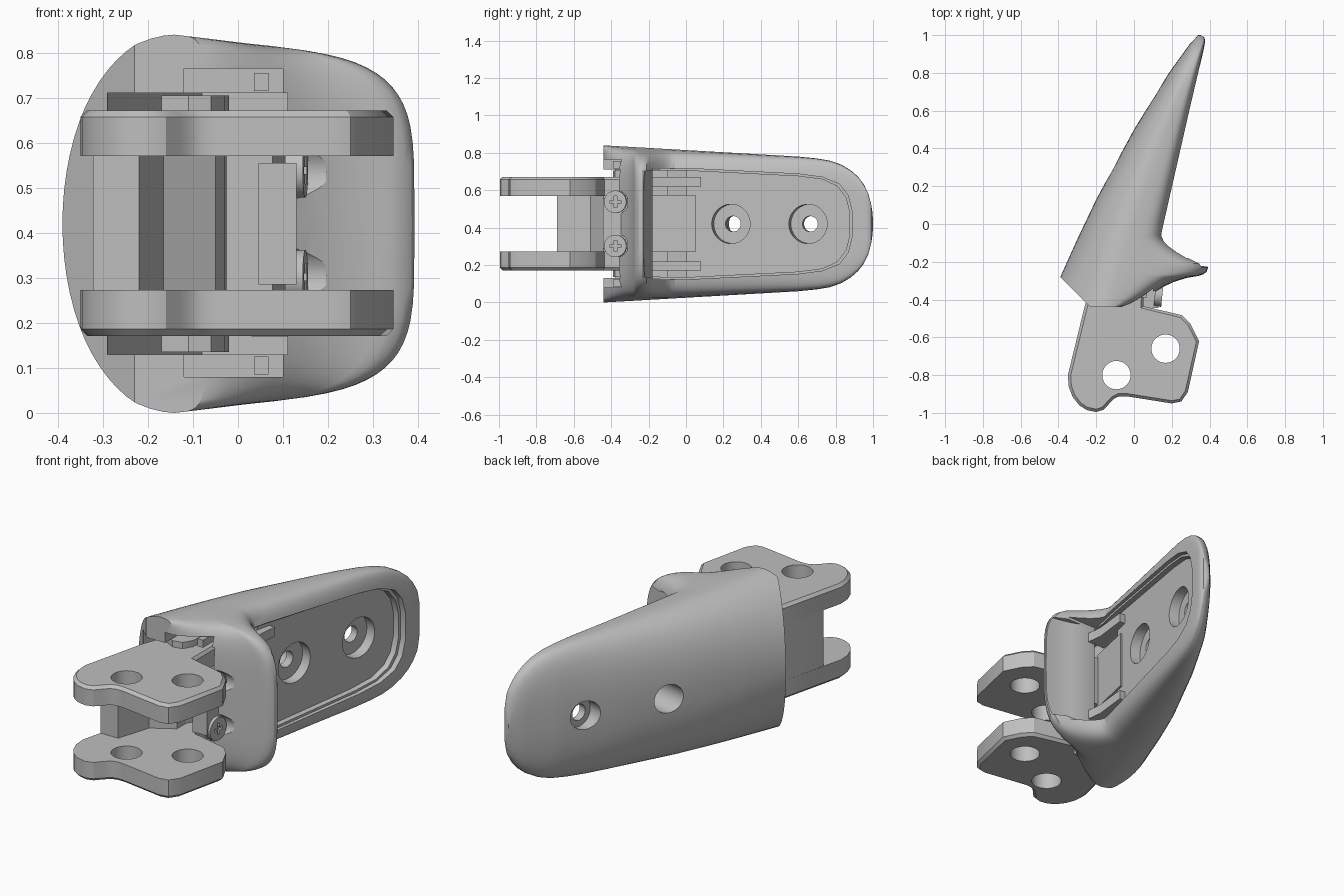
import bpy, bmesh, math
from mathutils import Vector, Matrix

cube = bpy.data.objects.get("Cube")
if cube:
    bpy.data.objects.remove(cube)

MID = 0.42                                   # mirror height
AXIS = Vector((0.977, -0.211, 0))            # normal of the slanted pad face

grey = bpy.data.materials.new("satin_grey")
grey.use_nodes = True
grey.diffuse_color = (0.52, 0.52, 0.52, 1)
grey.node_tree.nodes["Principled BSDF"].inputs["Base Color"].default_value = (0.52, 0.52, 0.52, 1)


def finish(name, bm):
    bmesh.ops.recalc_face_normals(bm, faces=bm.faces[:])
    me = bpy.data.meshes.new(name)
    bm.to_mesh(me)
    bm.free()
    me.materials.append(grey)
    ob = bpy.data.objects.new(name, me)
    bpy.context.collection.objects.link(ob)
    return ob


def prism(name, pts, z0, z1, chamfer=0):
    """Extrude a plan outline from z0 to z1, with an optional chamfer at the z1 end."""
    bm = bmesh.new()
    face = bm.faces.new([bm.verts.new((x, y, z0)) for x, y in pts])
    step = math.copysign(chamfer, z1 - z0)
    ext = bmesh.ops.extrude_face_region(bm, geom=[face], use_keep_orig=True)["geom"]
    verts = [g for g in ext if isinstance(g, bmesh.types.BMVert)]
    cap = [g for g in ext if isinstance(g, bmesh.types.BMFace)]
    bmesh.ops.translate(bm, verts=verts, vec=(0, 0, z1 - z0 - step))
    if chamfer:
        bmesh.ops.recalc_face_normals(bm, faces=bm.faces[:])
        bmesh.ops.inset_region(bm, faces=cap, thickness=chamfer, depth=0)
        bmesh.ops.translate(bm, verts=list(cap[0].verts), vec=(0, 0, step))
    return finish(name, bm)


def box(name, x0, x1, y0, y1, z0, z1):
    return prism(name, [(x0, y0), (x1, y0), (x1, y1), (x0, y1)], z0, z1)


def rod(name, start, direction, length, radius):
    d = Vector(direction).normalized()
    bm = bmesh.new()
    m = Matrix.Translation(Vector(start) + d * length / 2) @ d.to_track_quat('Z', 'Y').to_matrix().to_4x4()
    bmesh.ops.create_cone(bm, cap_ends=True, segments=40, radius1=radius, radius2=radius,
                          depth=length, matrix=m)
    return finish(name, bm)


def cut(ob, cutters):
    bpy.context.view_layer.objects.active = ob
    for c in cutters:
        c.hide_render = True
        mod = ob.modifiers.new("cut", 'BOOLEAN')
        mod.operation, mod.solver, mod.object = 'DIFFERENCE', 'EXACT', c
        bpy.ops.object.modifier_apply(modifier=mod.name)
        bpy.data.objects.remove(c)


def lerp(table, t):
    for (a, va), (b, vb) in zip(table, table[1:]):
        if t <= b:
            return va + (vb - va) * max(0, (t - a) / (b - a))
    return table[-1][1]


def pad_x(y):
    return 0.17 + 0.216 * y


# Shell: lofted sections, rounded back and flatter pad side with a flared lip
BACK = [(-.44, -.465), (-.28, -.39), (-.08, -.3), (.13, -.2), (.5, 0), (.8, .185), (.95, .293), (1, .34)]
PAD = [(-.44, -.06), (-.42, .0), (-.39, .06), (-.36, .11), (-.33, .16), (-.305, .215), (-.285, .28),
       (-.275, .34), (-.265, .37), (-.25, .386), (-.23, .392), (-.21, .38), (-.195, .345), (-.175, .3),
       (-.15, .252), (-.12, .205), (-.09, .172), (-.06, .157), (.93, .37), (.97, .377), (.99, .371), (1, .352)]
HALF = [(-.44, .42), (.6, .36), (.7, .35), (.77, .338), (.83, .317), (.88, .287), (.92, .252), (.95, .213),
        (.975, .162), (.99, .105), (.997, .06), (1, .02)]
BULGE = [(-.44, 1.8), (-.28, 1.95), (.1, 2.25), (1, 2.35)]

stations = sorted({round(y, 3) for t in (BACK, PAD, HALF) for y, _ in t} | {.02, .25, .38})
bm = bmesh.new()
rings, N = [], 64
for y in stations:
    xl, xr, h = lerp(BACK, y), lerp(PAD, y), lerp(HALF, y)
    cx = min(xl + 0.6 * (pad_x(y) - xl), xr - 0.005)
    ring = []
    for i in range(N):
        a = 2 * math.pi * i / N
        c, s = math.cos(a), math.sin(a)
        p = 2 / (4.6 if c > 0 else lerp(BULGE, y))
        dx = (xr - cx if c > 0 else cx - xl) * math.copysign(abs(c) ** p, c)
        dz = h * math.copysign(abs(s) ** p, s) * (1 - 0.22 * max(0, dx))   # ends slope towards the lip
        ring.append(bm.verts.new((cx + dx, y, MID + dz)))
    rings.append(ring)
for r0, r1 in zip(rings, rings[1:]):
    for i in range(N):
        j = (i + 1) % N
        bm.faces.new((r0[i], r0[j], r1[j], r1[i]))
bm.faces.new(rings[0])
bm.faces.new(rings[-1])
bmesh.ops.recalc_face_normals(bm, faces=bm.faces[:])
# Slanted trim on the outer front corner
bmesh.ops.bisect_plane(bm, geom=bm.verts[:] + bm.edges[:] + bm.faces[:], plane_co=(-.39, -.28, 0),
                       plane_no=(-1, -1, 0), clear_outer=True)
bmesh.ops.holes_fill(bm, edges=[e for e in bm.edges if e.is_boundary], sides=0)
shell = finish("shell", bm)


def pocket(depth, grow):
    """Rounded recess cutter whose floor runs parallel to the slanted pad."""
    half = [(-.18, .285), (0, .285), (.6, .255), (.73, .238), (.81, .2), (.855, .14), (.875, .06)]
    side = [(y + (grow if y > .8 else 0), h + grow) for y, h in half]
    loop = side + [(y, -h) for y, h in reversed(side)]
    b = bmesh.new()
    low = [b.verts.new((pad_x(y) - depth, y, MID + h)) for y, h in loop]
    top = [b.verts.new((0.7, y, MID + h)) for y, h in loop]
    b.faces.new(low)
    b.faces.new(top)
    for i in range(len(loop)):
        j = (i + 1) % len(loop)
        b.faces.new((low[i], low[j], top[j], top[i]))
    return finish("pocket_cutter", b)


cutters = [pocket(.03, .012), pocket(.06, 0),
           # sloped back of the lip above the recess
           prism("lip_slope", [(.4, -.228), (.33, -.218), (.25, -.2), (.2, -.178), (.2, -.02), (.6, -.02),
                               (.6, -.228)], .137, .703),
           prism("cavity", [(-.29, -.6), (-.29, -.37), (-.08, 0), (.11, 0), (.11, -.6)], .13, .71),
           box("cavity_step", -.12, .1, -.6, -.2, .08, .765)]
for y, gap in ((.24, .1), (.652, .095)):      # screw holes with counterbores on both sides
    base = Vector((pad_x(y) - .06, y, MID))
    cutters += [rod("bore", base - AXIS * .6, AXIS, 1, .042),
                rod("pad_counterbore", base - AXIS * .055, AXIS, .3, .105),
                rod("back_counterbore", base - AXIS * gap, -AXIS, .4, .075)]
for z in (.305, .535):                        # clearance for the screw heads
    cutters.append(rod("screw_clearance", (.08, -.375, z), (1, 0, 0), .115, .065))
cut(shell, cutters)

# Clevis: two chamfered lobed plates with pin holes
PLATE = [(-.26, -.43), (-.35, -.8), (-.346, -.86), (-.325, -.915), (-.29, -.96), (-.25, -.985), (-.2, -.995),
         (-.16, -.983), (-.13, -.95), (-.105, -.925), (-.08, -.913), (-.04, -.912), (.2, -.95), (.25, -.94),
         (.285, -.89), (.345, -.62), (.3, -.53), (.255, -.483), (.05, -.435), (.05, -.1), (-.1, -.1), (-.2, -.28)]
parts = [shell]
for name, z0, z1 in (("upper_clevis_plate", .57, .672), ("lower_clevis_plate", .273, .171)):
    plate = prism(name, PLATE, z0, z1, .015)
    cut(plate, [rod("pin_hole", (x, y, 0), (0, 0, 1), 1, .075) for x, y in ((-.093, -.8), (.167, -.66))])
    parts.append(plate)

# Web and inner blocks between the plates
parts += [
    prism("clevis_web", [(-.322, -.69), (-.22, -.69), (-.165, -.51), (-.05, -.44), (-.05, -.1), (-.1, -.1),
                         (-.2, -.28), (-.26, -.43)], .27, .575),
    prism("clevis_root", [(-.17, -.36), (-.11, -.39), (-.06, -.38), (-.03, -.33), (-.02, -.1), (-.1, -.1),
                          (-.16, -.22)], .135, .705),
    box("screw_block", .045, .13, -.445, -.19, .285, .555),
    box("rear_wall", -.06, .06, -.2, -.1, .27, .575),
    prism("tongue", [(-.06, -.2), (pad_x(-.2) - .05, -.2), (pad_x(.05) - .05, .05), (-.06, .05)], .27, .575)]

# Cross-head screws, corner gussets and locating tabs, mirrored in height
for label, s in (("upper", 1), ("lower", -1)):
    z = MID + s * .118
    screw = rod(label + "_screw", (.11, -.375, z), (1, -.1, 0), .04, .06)
    cut(screw, [box("slot", .138, .2, -.377 - a, -.377 + a, z - b, z + b)
                for a, b in ((.03, .008), (.008, .03))])
    z0, z1 = sorted((MID + s * .2, MID + s * .25))
    t0, t1 = sorted((MID + s * .295, MID + s * .335))
    parts += [screw,
              prism(label + "_gusset", [(.03, -.18), (.15, -.18), (.14, -.1), (.16, .08), (.08, .08)], z0, z1),
              box(label + "_tab", .035, .068, -.39, -.19, t0, t1)]

# Smooth curved faces while keeping edges crisp
for ob in parts:
    bpy.ops.object.select_all(action='DESELECT')
    ob.select_set(True)
    bpy.context.view_layer.objects.active = ob
    bpy.ops.object.shade_smooth_by_angle(angle=math.radians(30))
